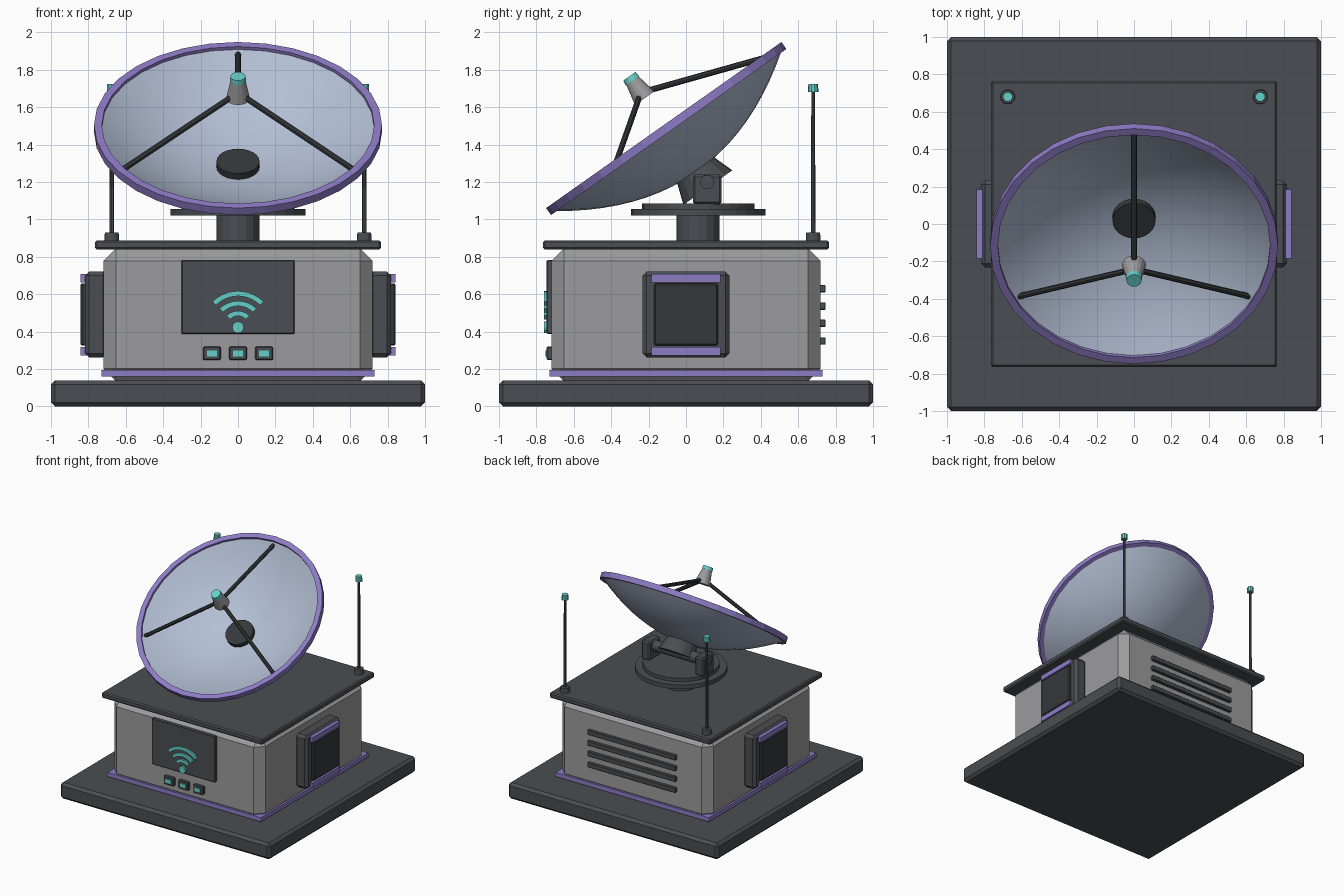
import bpy, bmesh, math
from mathutils import Matrix, Vector

if "Cube" in bpy.data.objects:
    bpy.data.objects.remove(bpy.data.objects["Cube"])


def material(name, r, g, b):
    m = bpy.data.materials.new(name)
    m.diffuse_color = (r, g, b, 1)
    m.use_nodes = True
    m.node_tree.nodes["Principled BSDF"].inputs["Base Color"].default_value = m.diffuse_color
    return m


DARK = material("dark_grey", 0.068, 0.076, 0.084)
BLACK = material("charcoal", 0.036, 0.040, 0.044)
GREY = material("body_grey", 0.33, 0.33, 0.34)
PALE = material("pale_blue", 0.45, 0.52, 0.66)
PURPLE = material("purple", 0.27, 0.20, 0.56)
CYAN = material("cyan", 0.13, 0.62, 0.58)


def finish(name, bm, mat, matrix=None, smooth=False):
    bmesh.ops.recalc_face_normals(bm, faces=bm.faces)
    me = bpy.data.meshes.new(name)
    bm.to_mesh(me)
    bm.free()
    me.materials.append(mat)
    for p in me.polygons:
        p.use_smooth = smooth
    ob = bpy.data.objects.new(name, me)
    bpy.context.collection.objects.link(ob)
    if matrix is not None:
        ob.matrix_world = matrix
    return ob


def box(name, x, y, z, mat, bevel=0.0):
    """Box from (min, max) ranges, with an optional flat chamfer."""
    bm = bmesh.new()
    bmesh.ops.create_cube(bm, size=1)
    for v in bm.verts:
        for i, (a, b) in enumerate((x, y, z)):
            v.co[i] = (a + b) / 2 + v.co[i] * (b - a)
    if bevel:
        bmesh.ops.bevel(bm, geom=bm.edges[:], offset=bevel, segments=1,
                        affect='EDGES', clamp_overlap=True)
    return finish(name, bm, mat)


def cone(name, start, end, r1, r2, mat, sides=16, matrix=None):
    """Capped cylinder or frustum between two points."""
    start, end = Vector(start), Vector(end)
    d = end - start
    bm = bmesh.new()
    bmesh.ops.create_cone(bm, cap_ends=True, segments=sides, radius1=r1,
                          radius2=r2, depth=d.length)
    q = Vector((0, 0, 1)).rotation_difference(d)
    bmesh.ops.transform(bm, verts=bm.verts, matrix=Matrix.Translation(
        (start + end) / 2) @ q.to_matrix().to_4x4())
    return finish(name, bm, mat, matrix)


def lathe(name, profile, mat, sides, matrix, smooth=False):
    """Revolve a closed (radius, height) loop; radius 0 becomes the pole."""
    bm = bmesh.new()
    rings = []
    for i in range(sides):
        a = 2 * math.pi * i / sides
        rings.append([bm.verts.new((r * math.cos(a), r * math.sin(a), z))
                      for r, z in profile])
    n = len(profile)
    for i in range(sides):
        A, B = rings[i], rings[(i + 1) % sides]
        for j in range(n):
            k = (j + 1) % n
            if profile[j][0] or profile[k][0]:
                bm.faces.new((A[j], B[j], B[k], A[k]))
    bmesh.ops.remove_doubles(bm, verts=bm.verts, dist=1e-5)
    return finish(name, bm, mat, matrix, smooth)


def arc_plate(name, c, r0, r1, a0, a1, y0, y1, mat, steps=8):
    """Flat ring segment in the xz plane, extruded along y."""
    bm = bmesh.new()
    rows = []
    for i in range(steps + 1):
        a = math.radians(a0 + (a1 - a0) * i / steps)
        rows.append([bm.verts.new((c[0] + r * math.cos(a), y, c[1] + r * math.sin(a)))
                     for r, y in ((r0, y0), (r1, y0), (r1, y1), (r0, y1))])
    for A, B in zip(rows, rows[1:]):
        for j in range(4):
            k = (j + 1) % 4
            bm.faces.new((A[j], A[k], B[k], B[j]))
    bm.faces.new(rows[0])
    bm.faces.new(rows[-1])
    return finish(name, bm, mat)


# Base, cabin, trim and roof
box("base_slab", (-1, 1), (-1, 1), (0, 0.14), DARK, 0.022)
box("cabin", (-0.72, 0.72), (-0.72, 0.72), (0.135, 0.845), GREY, 0.068)
box("cabin_trim", (-0.73, 0.73), (-0.73, 0.73), (0.16, 0.196), PURPLE)
box("roof", (-0.765, 0.765), (-0.765, 0.765), (0.84, 0.888), DARK, 0.01)

# Front screen with signal arcs
box("screen", (-0.302, 0.302), (-0.745, -0.70), (0.388, 0.782), DARK, 0.004)
cone("signal_dot", (0, -0.74, 0.423), (0, -0.76, 0.423), 0.031, 0.031, CYAN, 12)
for i, r in enumerate((0.088, 0.141, 0.194)):
    arc_plate(f"signal_arc_{i}", (0, 0.423), r - 0.027, r, 45, 135,
              -0.76, -0.74, CYAN, 6 + 2 * i)

# Front buttons
for i, x in enumerate((-0.14, 0, 0.14)):
    box(f"button_{i}", (x - 0.048, x + 0.048), (-0.745, -0.70), (0.248, 0.32), DARK, 0.006)
    box(f"button_light_{i}", (x - 0.027, x + 0.027), (-0.752, -0.74), (0.268, 0.3), CYAN)

# Rear vents
for i, z in enumerate((0.35, 0.445, 0.537, 0.63)):
    box(f"vent_slat_{i}", (-0.42, 0.42), (0.70, 0.746), (z - 0.02, z + 0.02), DARK, 0.004)

for s, side in ((-1, "left"), (1, "right")):
    def xr(a, b):
        return tuple(sorted((s * a, s * b)))

    # Side pods
    box(f"{side}_pod", xr(0.70, 0.818), (-0.232, 0.232), (0.262, 0.722), DARK, 0.022)
    box(f"{side}_pod_panel", xr(0.80, 0.842), (-0.17, 0.17), (0.325, 0.658), BLACK, 0.008)
    for n, z in (("lower", 0.295), ("upper", 0.685)):
        box(f"{side}_pod_{n}_strip", xr(0.80, 0.842), (-0.185, 0.185),
            (z - 0.022, z + 0.022), PURPLE)

    # Roof antennas
    x, y = s * 0.675, 0.68
    cone(f"{side}_antenna_base", (x, y, 0.88), (x, y, 0.93), 0.04, 0.037, DARK, 12)
    cone(f"{side}_antenna_rod", (x, y, 0.92), (x, y, 1.69), 0.012, 0.010, DARK, 8)
    cone(f"{side}_antenna_tip", (x, y, 1.68), (x, y, 1.725), 0.028, 0.026, CYAN, 10)

    # Yoke arms with pivot caps
    box(f"{side}_yoke_arm", xr(0.215, 0.295), (0.037, 0.19), (1.08, 1.24), DARK, 0.012)
    cone(f"{side}_pivot_cap", (s * 0.28, 0.113, 1.2), (s * 0.305, 0.113, 1.2),
         0.038, 0.038, DARK, 12)

# Pedestal and turntable
PY = 0.065
cone("pedestal", (0, PY, 0.88), (0, PY, 1.03), 0.115, 0.115, DARK, 16)
cone("turntable", (0, PY, 1.02), (0, PY, 1.056), 0.36, 0.36, DARK, 32)
cone("turntable_top", (0, PY, 1.05), (0, PY, 1.086), 0.30, 0.30, DARK, 32)
cone("trunnion_bar", (-0.25, 0.113, 1.19), (0.25, 0.113, 1.19), 0.045, 0.045, DARK, 12)

# Tilted dish frame: local z is the dish axis
TILT = Matrix.Translation((0, -0.105, 1.485)) @ Matrix.Rotation(math.radians(35.2), 4, 'X')
N = 10
outer = [(0.75 * i / N, -0.282 + 0.272 * (i / N) ** 2) for i in range(N + 1)]
inner = [(0.735 * i / N, -0.258 + 0.268 * (i / N) ** 2) for i in range(N, -1, -1)]
lathe("dish", outer + inner, PALE, 32, TILT, True)
bpy.context.view_layer.objects.active = bpy.data.objects["dish"]
bpy.data.objects["dish"].select_set(True)
bpy.ops.object.shade_smooth_by_angle(angle=math.radians(35))
lathe("dish_rim", [(0.728, -0.022), (0.77, -0.022), (0.77, 0.024), (0.728, 0.024)],
      PURPLE, 32, TILT)
cone("dish_hub", (0, 0, -0.275), (0, 0, -0.212), 0.115, 0.115, BLACK, 24, TILT)
cone("dish_mount", (0, 0, -0.385), (0, 0, -0.255), 0.16, 0.115, DARK, 16, TILT)

# Feed horn and its three struts
cone("feed_horn", (0, 0, 0.20), (0, 0, 0.325), 0.064, 0.038, GREY, 16, TILT)
cone("feed_tip", (0, 0, 0.315), (0, 0, 0.343), 0.044, 0.040, CYAN, 16, TILT)
for i, deg in enumerate((90, 210, 330)):
    c, s = math.cos(math.radians(deg)), math.sin(math.radians(deg))
    cone(f"feed_strut_{i}", (0.71 * c, 0.71 * s, -0.015), (0.04 * c, 0.04 * s, 0.222),
         0.016, 0.016, BLACK, 8, TILT)
